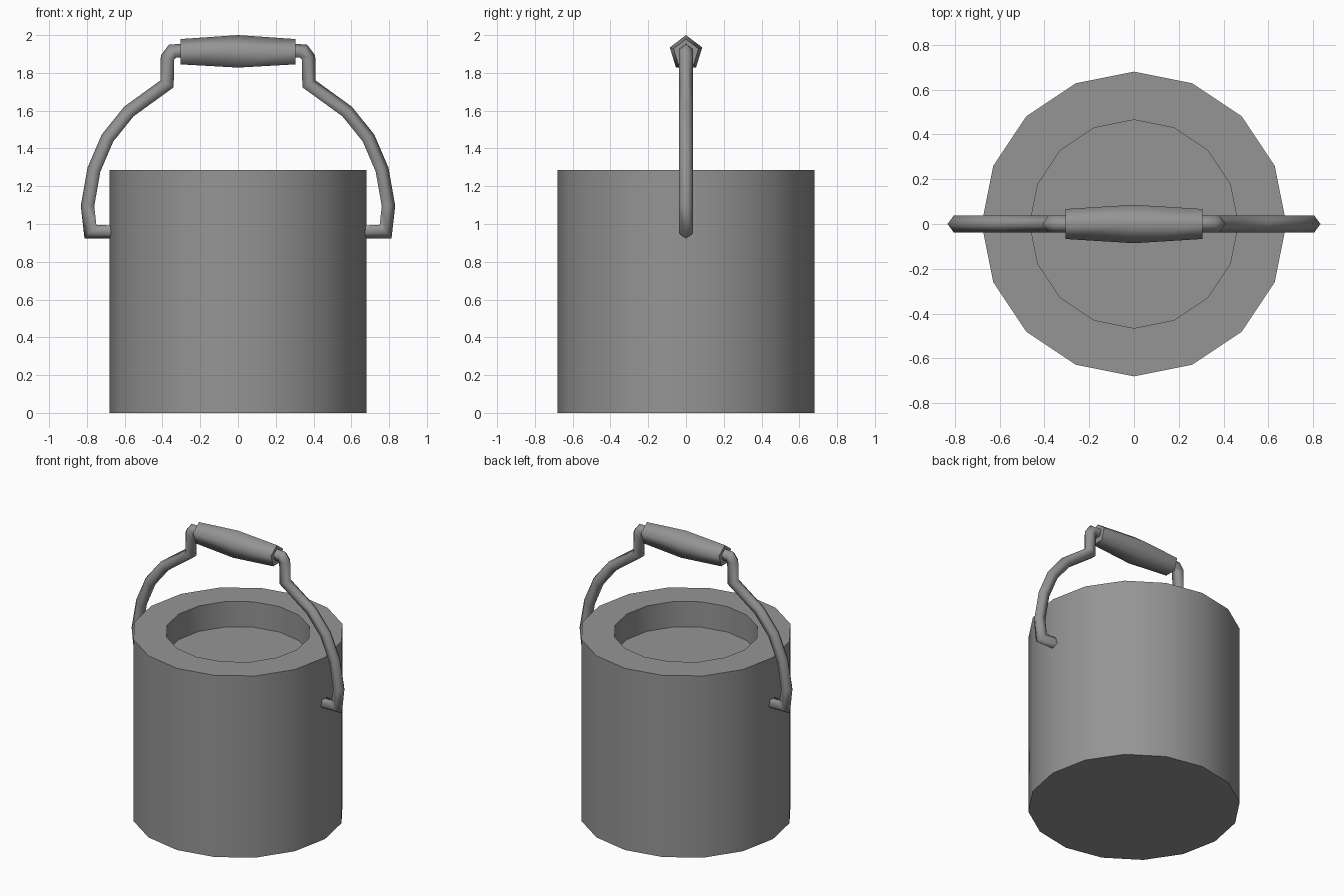
import bpy, bmesh, math
from mathutils import Vector

cube = bpy.data.objects.get("Cube")
if cube:
    bpy.data.objects.remove(cube, do_unlink=True)

# One plain metal grey for every part
grey = bpy.data.materials.new("plain_grey")
grey.use_nodes = True
grey.diffuse_color = (0.3, 0.3, 0.3, 1)
grey.node_tree.nodes["Principled BSDF"].inputs["Base Color"].default_value = (0.3, 0.3, 0.3, 1)


def loft(name, rings, smooth_angle):
    """Skin a list of equal-sized rings and cap both ends."""
    bm = bmesh.new()
    loops = [[bm.verts.new(p) for p in ring] for ring in rings]
    count = len(loops[0])
    for a, b in zip(loops, loops[1:]):
        for i in range(count):
            j = (i + 1) % count
            bm.faces.new((a[i], a[j], b[j], b[i]))
    bm.faces.new(loops[0])
    bm.faces.new(loops[-1])
    bmesh.ops.recalc_face_normals(bm, faces=bm.faces)
    mesh = bpy.data.meshes.new(name)
    bm.to_mesh(mesh)
    bm.free()
    mesh.materials.append(grey)
    obj = bpy.data.objects.new(name, mesh)
    bpy.context.collection.objects.link(obj)
    bpy.ops.object.select_all(action='DESELECT')
    obj.select_set(True)
    bpy.context.view_layer.objects.active = obj
    bpy.ops.object.shade_smooth_by_angle(angle=math.radians(smooth_angle))
    return obj


def ring(center, u, v, sides):
    """Polygon around a centre, first corner along u."""
    steps = [math.tau * i / sides for i in range(sides)]
    return [Vector(center) + u * math.cos(t) + v * math.sin(t) for t in steps]


X, Y, Z = Vector((1, 0, 0)), Vector((0, 1, 0)), Vector((0, 0, 1))

# Pail body: outer wall, wide flat rim, sunken top
profile = [(0.68, 0), (0.68, 1.285), (0.465, 1.285), (0.465, 1.105)]
loft("pail_body", [ring((0, 0, z), X * r, Y * r, 16) for r, z in profile], 40)

# Bail wire: half path mirrored, five-sided tube with mitred corners
half = [(0.64, 0.961), (0.778, 0.963), (0.793, 1.095), (0.759, 1.287),
        (0.688, 1.453), (0.575, 1.593), (0.372, 1.74), (0.37, 1.879),
        (0.345, 1.912), (0.28, 1.915)]
path = [Vector((x, 0, z)) for x, z in half]
path += [Vector((-p.x, 0, p.z)) for p in reversed(path)]
wire_radius = 0.039
wire_rings = []
for i, p in enumerate(path):
    before = (p - path[i - 1]).normalized() if i else None
    after = (path[i + 1] - p).normalized() if i + 1 < len(path) else None
    before, after = before or after, after or before
    tangent = (before + after).normalized()
    outward = Y.cross(tangent) * -1
    miter = min(1 / tangent.dot(after), 1.35)
    wire_rings.append(ring(p, outward * wire_radius * miter, Y * wire_radius, 5))
# Keep the corner ridge on the outside of the arch
if wire_rings[len(path) // 2][0].z < path[len(path) // 2].z:
    wire_rings = [[2 * c - v for v in r] for c, r in zip(path, wire_rings)]
loft("bail_wire", wire_rings, 80)

# Grip: five-sided barrel, thickest in the middle
grip = [(-0.305, 0.074), (0, 0.095), (0.305, 0.074)]
loft("grip", [ring((x, 0, 1.905), Z * r, Y * r * 0.95, 5) for x, r in grip], 80)
